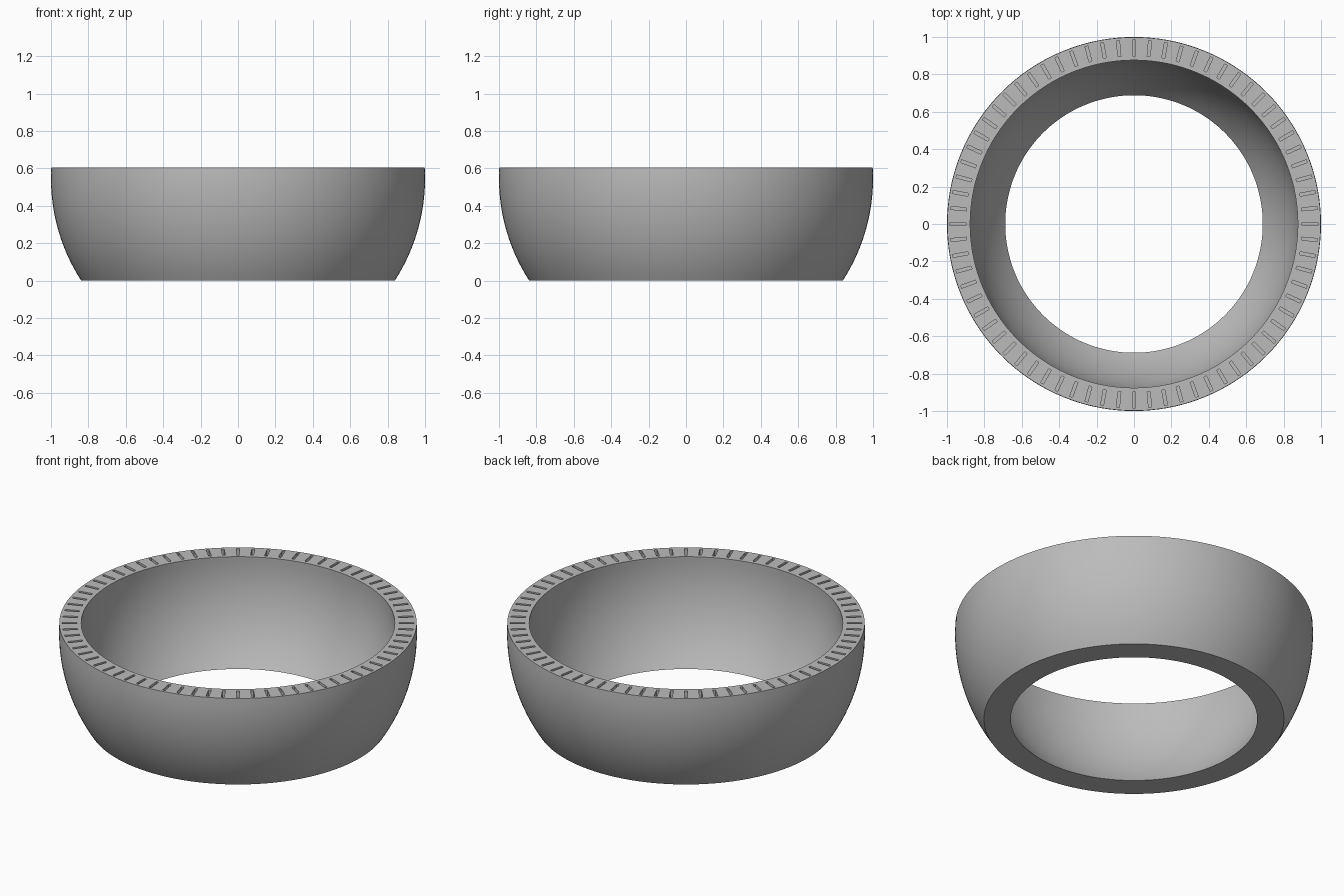
import bpy, bmesh, math
from mathutils import Matrix, Vector

OUTER, INNER = 1.0, 0.878      # radii of the two concentric spheres
CENTRE, TOP = 0.545, 0.605     # sphere centre height, rim height
SEGMENTS, ARC_STEPS = 144, 16
SLOTS, SLOT_DEPTH = 72, 0.08

cube = bpy.data.objects.get("Cube")
if cube:
    bpy.data.objects.remove(cube, do_unlink=True)

grey = bpy.data.materials.new("plain grey")
grey.use_nodes = True
colour = (0.5, 0.5, 0.5, 1)
grey.diffuse_color = colour
grey.node_tree.nodes["Principled BSDF"].inputs["Base Color"].default_value = colour


def make_object(name, bm):
    bmesh.ops.recalc_face_normals(bm, faces=bm.faces)
    mesh = bpy.data.meshes.new(name)
    bm.to_mesh(mesh)
    bm.free()
    mesh.materials.append(grey)
    obj = bpy.data.objects.new(name, mesh)
    bpy.context.collection.objects.link(obj)
    return obj


def arc(radius):
    """Points on a sphere's outline from the base up to the rim."""
    low, high = math.asin(-CENTRE / radius), math.asin((TOP - CENTRE) / radius)
    angles = [low + (high - low) * i / ARC_STEPS for i in range(ARC_STEPS + 1)]
    return [(radius * math.cos(a), 0, CENTRE + radius * math.sin(a)) for a in angles]


# Ring: closed profile of two arcs, spun about the vertical axis
bm = bmesh.new()
verts = [bm.verts.new(p) for p in arc(OUTER) + arc(INNER)[::-1]]
edges = [bm.edges.new((v, verts[i - 1])) for i, v in enumerate(verts)]
bmesh.ops.spin(bm, geom=verts + edges, cent=(0, 0, 0), axis=(0, 0, 1),
               angle=math.tau, steps=SEGMENTS, use_merge=True)
bmesh.ops.remove_doubles(bm, verts=bm.verts, dist=0.0001)
ring = make_object("ring", bm)

# Cutter: radial slots around the rim
bm = bmesh.new()
size = Matrix.Diagonal(Vector((0.084, 0.016, 2 * SLOT_DEPTH, 1)))
for i in range(SLOTS):
    turn = Matrix.Rotation(math.tau * i / SLOTS, 4, 'Z')
    bmesh.ops.create_cube(bm, size=1, matrix=turn @ Matrix.Translation((0.941, 0, TOP)) @ size)
cutter = make_object("slot_cutter", bm)
cutter.hide_render = True
cutter.hide_set(True)

cut = ring.modifiers.new("rim slots", 'BOOLEAN')
cut.operation = 'DIFFERENCE'
cut.solver = 'EXACT'
cut.object = cutter

# Apply the cut, then smooth the curved walls and keep the edges sharp
bpy.ops.object.select_all(action='DESELECT')
ring.select_set(True)
bpy.context.view_layer.objects.active = ring
bpy.ops.object.modifier_apply(modifier=cut.name)
bpy.data.objects.remove(cutter, do_unlink=True)
bpy.ops.object.shade_smooth_by_angle(angle=math.radians(30))
